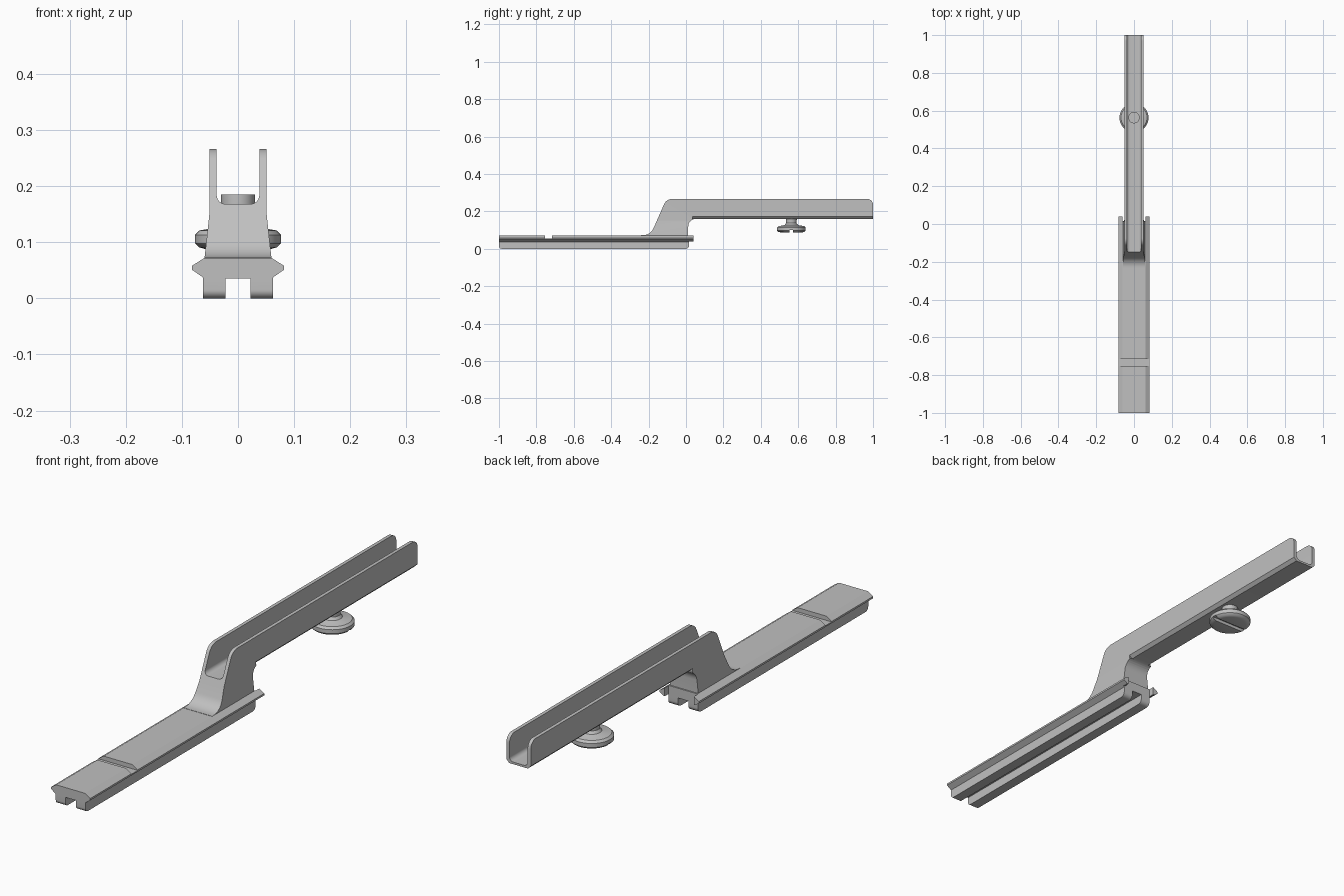
import bpy, bmesh, math
from mathutils import Vector

if "Cube" in bpy.data.objects:
    bpy.data.objects.remove(bpy.data.objects["Cube"])

grey = bpy.data.materials.new("grey metal")
grey.diffuse_color = (0.53, 0.53, 0.53, 1)
grey.use_nodes = True
grey.node_tree.nodes["Principled BSDF"].inputs["Base Color"].default_value = grey.diffuse_color


def rounded(pts, n=8):
    """Outline from (a, b[, radius]) points, with arcs at corners that have a radius."""
    out = []
    for i, p in enumerate(pts):
        c = Vector(p[:2])
        if len(p) == 2:
            out.append(c)
            continue
        u = (Vector(pts[i - 1][:2]) - c).normalized()
        v = (Vector(pts[(i + 1) % len(pts)][:2]) - c).normalized()
        half, r = u.angle(v) / 2, p[2]
        mid = c + (u + v).normalized() * r / math.sin(half)
        s = c + u * r / math.tan(half) - mid
        e = c + v * r / math.tan(half) - mid
        for k in range(n + 1):
            out.append(mid + s.slerp(e, k / n).normalized() * r)
    return out


def make(name, bm):
    bmesh.ops.recalc_face_normals(bm, faces=bm.faces)
    me = bpy.data.meshes.new(name)
    bm.to_mesh(me)
    bm.free()
    ob = bpy.data.objects.new(name, me)
    bpy.context.collection.objects.link(ob)
    me.materials.append(grey)
    return ob


def prism(name, outline, axis, lo, hi):
    """Extrude an outline: axis x takes (y, z) points, axis y takes (x, z)."""
    bm = bmesh.new()
    at = (lambda p, t: (t, p[0], p[1])) if axis == "x" else (lambda p, t: (p[0], t, p[1]))
    face = bm.faces.new([bm.verts.new(at(p, lo)) for p in outline])
    ext = bmesh.ops.extrude_face_region(bm, geom=[face])
    move = Vector((hi - lo, 0, 0)) if axis == "x" else Vector((0, hi - lo, 0))
    bmesh.ops.translate(bm, vec=move, verts=[g for g in ext["geom"] if isinstance(g, bmesh.types.BMVert)])
    return make(name, bm)


def mirrored(pts):
    """Complete a right-hand outline (x > 0) with its mirror image."""
    return rounded(pts + [(-p[0], *p[1:]) for p in reversed(pts)])


def activate(ob):
    bpy.ops.object.select_all(action="DESELECT")
    ob.select_set(True)
    bpy.context.view_layer.objects.active = ob


def combine(ob, tool, op):
    activate(ob)
    m = ob.modifiers.new("cut", "BOOLEAN")
    m.operation, m.object, m.solver = op, tool, "EXACT"
    bpy.ops.object.modifier_apply(modifier=m.name)
    bpy.data.objects.remove(tool)


def box(y0, y1, z0, z1):
    return prism("cutter", [(y0, z0), (y1, z0), (y1, z1), (y0, z1)], "x", -0.2, 0.2)


def smooth(ob):
    activate(ob)
    bpy.ops.object.shade_smooth_by_angle(angle=math.radians(32))


# Grooved dovetail rail with rounded lower ends and side wings that overhang the back
section = mirrored([(0.022, 0.035), (0.022, 0), (0.062, 0), (0.062, 0.037), (0.082, 0.051),
                    (0.082, 0.058), (0.06, 0.072)])
rail = prism("dovetail_rail", section, "y", -1.1, 0.04)
ends = rounded([(-1, 0, 0.015), (0.017, 0, 0.018), (0.017, 0.04), (0.04, 0.04), (0.04, 0.1), (-1, 0.1)])
combine(rail, prism("cutter", ends, "x", -0.2, 0.2), "INTERSECT")
gap = [(-0.061, 0.03), (0.061, 0.03), (0.061, 0.1), (-0.061, 0.1)]
combine(rail, prism("cutter", gap, "y", 0.017, 0.1), "DIFFERENCE")
combine(rail, box(-0.753, -0.716, 0.056, 0.1), "DIFFERENCE")
smooth(rail)

# Raised post and channel arm: side outline crossed with U-shaped front outline
side = rounded([(-0.24, 0.05), (-0.24, 0.073), (-0.19, 0.073, 0.06), (-0.105, 0.266, 0.045),
                (1, 0.266, 0.03), (1, 0.16), (0.012, 0.16, 0.04), (0.012, 0.05)])
arm = prism("channel_arm", side, "x", -0.1, 0.1)
front = mirrored([(0.0605, 0.045), (0.0595, 0.073), (0.051, 0.15, 0.1), (0.051, 0.3),
                  (0.038, 0.3), (0.038, 0.168, 0.016)])
combine(arm, prism("cutter", front, "y", -0.5, 1.2), "INTERSECT")
# chamfers along the arm's underside
for s in (-1, 1):
    tri = [(s * 0.037, 0.158), (s * 0.07, 0.158), (s * 0.07, 0.191)]
    combine(arm, prism("cutter", tri, "y", 0.035, 1.2), "DIFFERENCE")
smooth(arm)

# Slotted thumb screw through the arm
bm = bmesh.new()
prof = [(0, 0.088), (0.06, 0.088), (0.07, 0.091), (0.077, 0.098), (0.077, 0.113), (0.069, 0.121),
        (0.045, 0.125), (0.035, 0.128), (0.028, 0.138), (0.03, 0.165), (0.03, 0.185), (0, 0.185)]
vs = [bm.verts.new((r, 0, z)) for r, z in prof]
es = [bm.edges.new(pair) for pair in zip(vs, vs[1:])]
bmesh.ops.spin(bm, geom=vs + es, axis=(0, 0, 1), cent=(0, 0, 0), angle=math.tau, steps=40)
bmesh.ops.remove_doubles(bm, verts=bm.verts, dist=1e-5)
bmesh.ops.translate(bm, vec=(0, 0.563, 0), verts=bm.verts)
screw = make("thumb_screw", bm)
combine(screw, box(0.554, 0.572, 0.05, 0.1), "DIFFERENCE")
smooth(screw)
